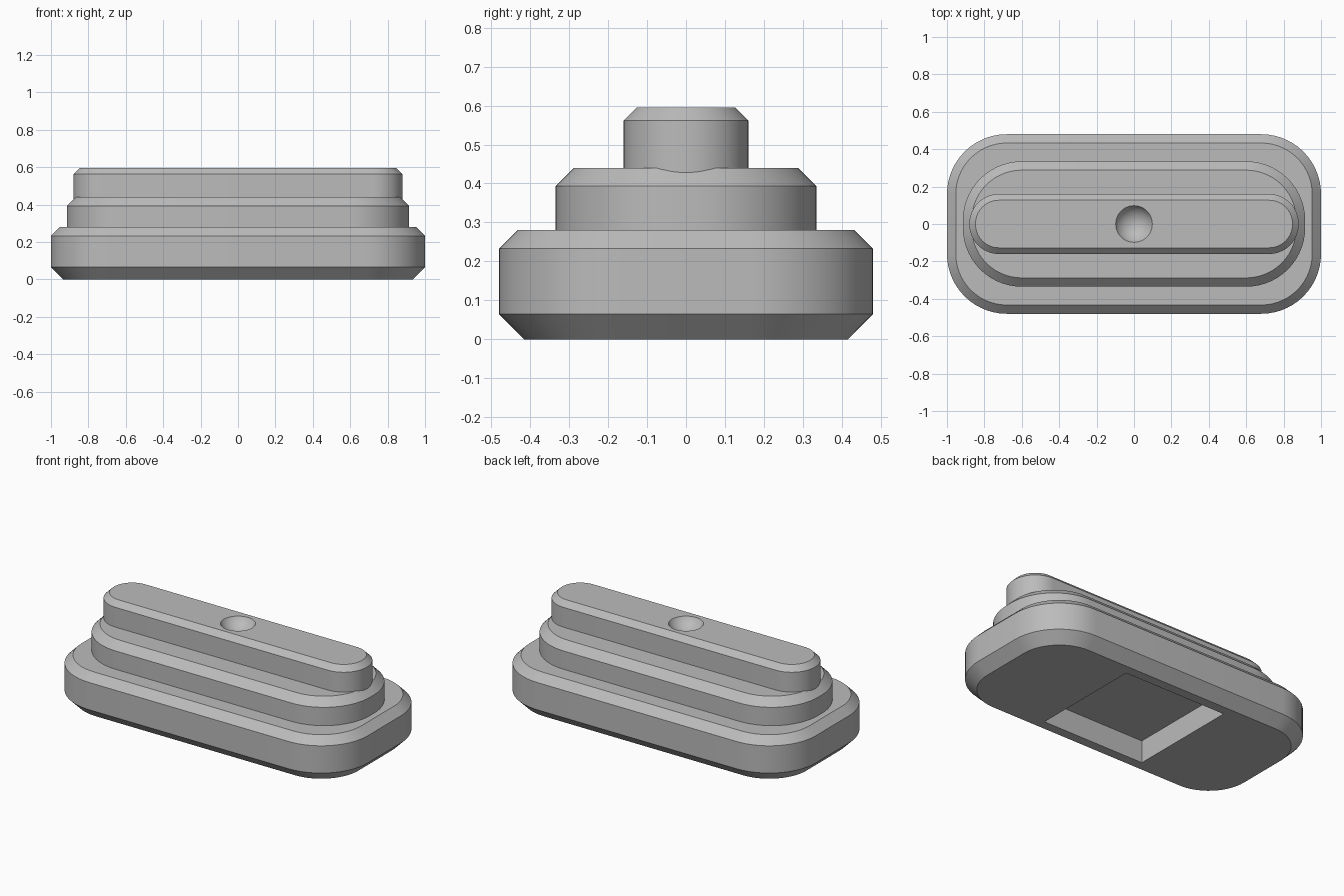
import bpy, bmesh, math

if "Cube" in bpy.data.objects:
    bpy.data.objects.remove(bpy.data.objects["Cube"], do_unlink=True)

grey = bpy.data.materials.new("plain_grey")
grey.use_nodes = True
colour = (0.5, 0.5, 0.5, 1)
grey.diffuse_color = colour
grey.node_tree.nodes["Principled BSDF"].inputs["Base Color"].default_value = colour


def outline(half_x, half_y, radius, steps=14):
    """Rounded rectangle, counter-clockwise."""
    points = []
    for corner, (sx, sy) in enumerate([(1, 1), (-1, 1), (-1, -1), (1, -1)]):
        for i in range(steps + 1):
            a = math.pi / 2 * (corner + i / steps)
            points.append((sx * (half_x - radius) + radius * math.cos(a),
                           sy * (half_y - radius) + radius * math.sin(a)))
    return points


def make_tier(name, half_x, half_y, radius, profile):
    """Loft a rounded slab through (inset, height) levels."""
    bm = bmesh.new()
    rings = [[bm.verts.new((x, y, z)) for x, y in
              outline(half_x - inset, half_y - inset, radius - inset)]
             for inset, z in profile]
    count = len(rings[0])
    for low, high in zip(rings, rings[1:]):
        for i in range(count):
            j = (i + 1) % count
            bm.faces.new((low[i], low[j], high[j], high[i]))
    bm.faces.new(rings[0][::-1])
    bm.faces.new(rings[-1])
    mesh = bpy.data.meshes.new(name)
    bm.to_mesh(mesh)
    bm.free()
    mesh.materials.append(grey)
    obj = bpy.data.objects.new(name, mesh)
    bpy.context.collection.objects.link(obj)
    return obj


def activate(obj):
    bpy.ops.object.select_all(action='DESELECT')
    obj.select_set(True)
    bpy.context.view_layer.objects.active = obj


def cut(obj, cutter):
    """Subtract the cutter, then remove it."""
    cutter.hide_render = True
    cutter.data.materials.append(grey)
    activate(obj)
    mod = obj.modifiers.new("recess", 'BOOLEAN')
    mod.operation = 'DIFFERENCE'
    mod.solver = 'EXACT'
    mod.object = cutter
    bpy.ops.object.modifier_apply(modifier=mod.name)
    bpy.data.objects.remove(cutter, do_unlink=True)


# Three stacked tiers with chamfered rims
base = make_tier("base_tier", 1.0, 0.48, 0.32,
                 [(0.065, 0), (0, 0.065), (0, 0.233), (0.047, 0.28)])
middle = make_tier("middle_tier", 0.915, 0.335, 0.315,
                   [(0, 0.27), (0, 0.393), (0.047, 0.44)])
top = make_tier("top_tier", 0.88, 0.16, 0.157,
                [(0, 0.40), (0, 0.562), (0.033, 0.595)])

# Square pocket in the underside
bpy.ops.mesh.primitive_cube_add(size=1)
pocket = bpy.context.object
pocket.name = "pocket_cutter"
pocket.scale = (0.71, 0.71, 0.28)
cut(base, pocket)

# Round dimple in the top
rim, depth = 0.098, 0.06
ball = (rim ** 2 + depth ** 2) / (2 * depth)
bpy.ops.mesh.primitive_uv_sphere_add(segments=48, ring_count=32, radius=ball,
                                     location=(0, 0, 0.595 - depth + ball))
dimple = bpy.context.object
dimple.name = "dimple_cutter"
cut(top, dimple)

for part in (base, middle, top):
    activate(part)
    bpy.ops.object.shade_smooth_by_angle(angle=math.radians(30))
